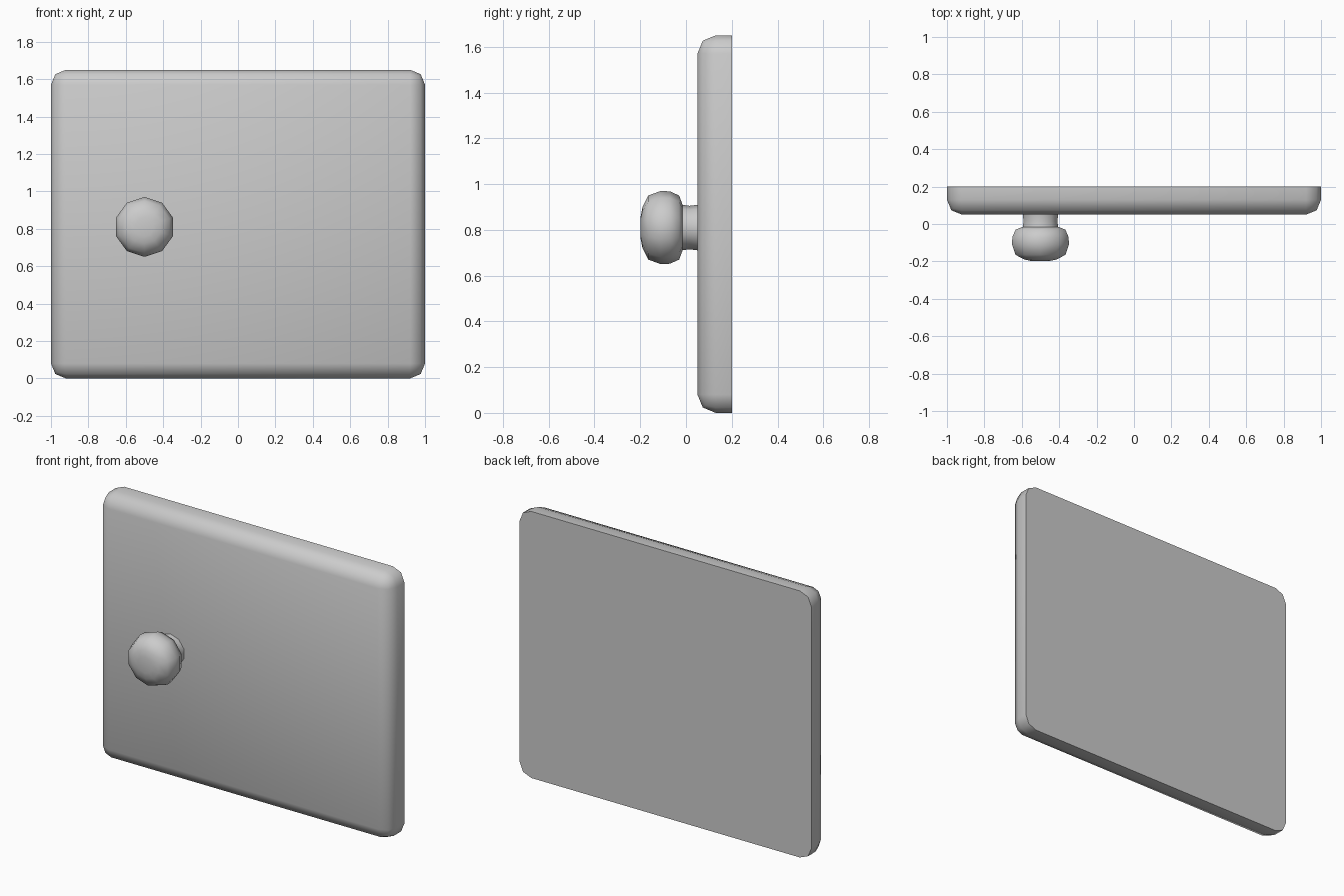
import bpy
import bmesh
from math import radians, cos, sin, tau

cube = bpy.data.objects.get("Cube")
if cube:
    bpy.data.objects.remove(cube, do_unlink=True)

WIDTH, HEIGHT = 2.0, 1.65
FRONT, BACK = 0.05, 0.20

grey = bpy.data.materials.new("plain grey")
colour = (0.6, 0.6, 0.6, 1)
grey.diffuse_color = colour
grey.use_nodes = True
grey.node_tree.nodes["Principled BSDF"].inputs["Base Color"].default_value = colour


def finish(name, bm, angle):
    """Turn a bmesh into a smooth-shaded grey object."""
    bmesh.ops.recalc_face_normals(bm, faces=bm.faces)
    mesh = bpy.data.meshes.new(name)
    bm.to_mesh(mesh)
    bm.free()
    mesh.materials.append(grey)
    obj = bpy.data.objects.new(name, mesh)
    bpy.context.collection.objects.link(obj)
    bpy.ops.object.select_all(action="DESELECT")
    obj.select_set(True)
    bpy.context.view_layer.objects.active = obj
    bpy.ops.object.shade_smooth_by_angle(angle=radians(angle))
    return obj


def lathe(name, profile, centre, sides, angle):
    """Spin (radius, y) points about an axis that runs front to back."""
    bm = bmesh.new()
    rings = []
    for radius, y in profile:
        rings.append([bm.verts.new((centre[0] + radius * sin(tau * i / sides), y,
                                    centre[1] + radius * cos(tau * i / sides)))
                      for i in range(sides)])
    for a, b in zip(rings, rings[1:]):
        for i in range(sides):
            j = (i + 1) % sides
            bm.faces.new((a[i], a[j], b[j], b[i]))
    bm.faces.new(rings[0])
    bm.faces.new(rings[-1])
    return finish(name, bm, angle)


# Door panel: rounded corners and front rim, flat sharp back
bm = bmesh.new()
bmesh.ops.create_cube(bm, size=1)
for v in bm.verts:
    v.co = (v.co.x * WIDTH, BACK if v.co.y > 0 else FRONT, (v.co.z + 0.5) * HEIGHT)
rounded = [e for e in bm.edges if any(v.co.y < BACK - 0.01 for v in e.verts)]
bmesh.ops.bevel(bm, geom=rounded, offset=0.08, segments=2, profile=0.5, affect="EDGES")
finish("door_panel", bm, 60)

# Knob: squashed round grip on a short waisted neck
knob_centre = (-0.5, 0.81)
lathe("knob_grip",
      [(0.05, -0.198), (0.09, -0.19), (0.14, -0.165), (0.16, -0.11),
       (0.158, -0.07), (0.14, -0.03), (0.10, -0.015)],
      knob_centre, 10, 60)
lathe("knob_neck", [(0.10, -0.02), (0.095, 0.015), (0.10, FRONT + 0.005)],
      knob_centre, 10, 60)
